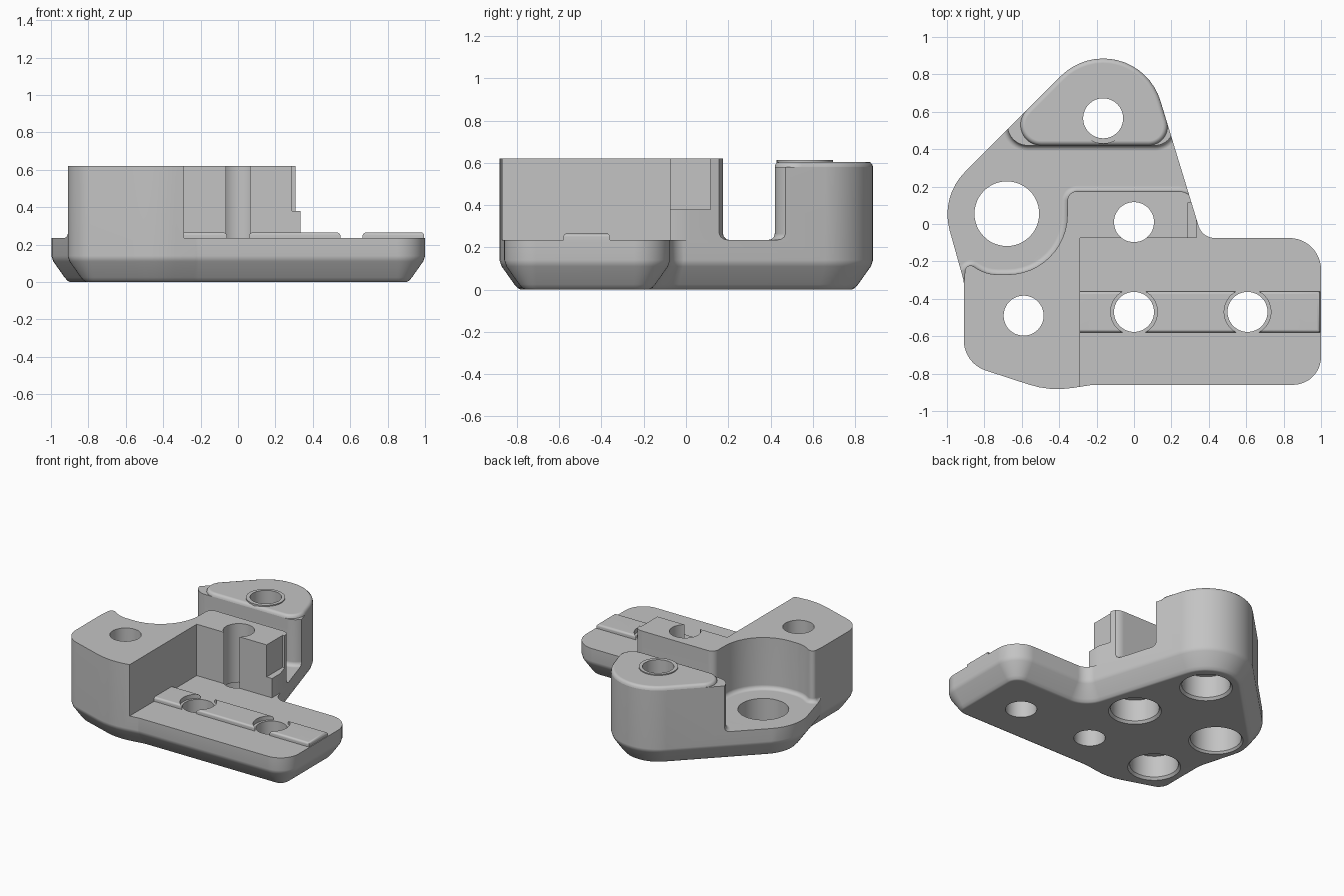
import bpy, bmesh, math
from mathutils import Vector

if "Cube" in bpy.data.objects:
    bpy.data.objects.remove(bpy.data.objects["Cube"], do_unlink=True)

# One plain grey for the whole bracket
grey = bpy.data.materials.new("plain_grey")
grey.use_nodes = True
GREY = (0.55, 0.55, 0.55, 1)
grey.diffuse_color = GREY
grey.node_tree.nodes["Principled BSDF"].inputs["Base Color"].default_value = GREY


def rounded(corners):
    """Counter-clockwise outline from (x, y, radius) corners."""
    out = []
    for i, (x, y, r) in enumerate(corners):
        p = Vector((x, y))
        a = Vector(corners[i - 1][:2])
        b = Vector(corners[(i + 1) % len(corners)][:2])
        if r == 0:
            out.append(p)
            continue
        d1, d2 = (p - a).normalized(), (b - p).normalized()
        turn = math.atan2(d1.x * d2.y - d1.y * d2.x, d1.dot(d2))
        side = 1 if turn > 0 else -1
        start = p - d1 * r * math.tan(abs(turn) / 2)
        normal = Vector((-d1.y, d1.x)) * side
        steps = max(4, int(abs(turn) * 8))
        for k in range(steps + 1):
            t = abs(turn) * k / steps
            out.append(start + normal * r * (1 - math.cos(t)) + d1 * r * math.sin(t))
    return out


def circle(x, y, r, n=48):
    return [Vector((x + r * math.cos(k * math.tau / n), y + r * math.sin(k * math.tau / n)))
            for k in range(n)]


def inset(pts, d):
    """Move an outline inward by d."""
    out = []
    for i, p in enumerate(pts):
        e1 = (p - pts[i - 1]).normalized()
        e2 = (pts[(i + 1) % len(pts)] - p).normalized()
        n1, n2 = Vector((-e1.y, e1.x)), Vector((-e2.y, e2.x))
        out.append(p + (n1 + n2) * d / (1 + n1.dot(n2)))
    return out


def loft(name, pts, layers):
    """Stack an outline through (z, inset) layers and cap both ends."""
    bm = bmesh.new()
    rings = [[bm.verts.new((q.x, q.y, z)) for q in inset(pts, d)] for z, d in layers]
    n = len(pts)
    bm.faces.new(rings[0][::-1])
    bm.faces.new(rings[-1])
    for lo, hi in zip(rings, rings[1:]):
        for i in range(n):
            j = (i + 1) % n
            bm.faces.new((lo[i], lo[j], hi[j], hi[i]))
    mesh = bpy.data.meshes.new(name)
    bm.to_mesh(mesh)
    bm.free()
    mesh.materials.append(grey)
    ob = bpy.data.objects.new(name, mesh)
    bpy.context.scene.collection.objects.link(ob)
    return ob


def box(name, x0, x1, y0, y1, z0, z1):
    pts = [Vector(c) for c in ((x0, y0), (x1, y0), (x1, y1), (x0, y1))]
    return loft(name, pts, [(z0, 0), (z1, 0)])


def cut(ob, cutter):
    """Subtract the cutter for good and drop it."""
    mod = ob.modifiers.new("cut", "BOOLEAN")
    mod.operation = "DIFFERENCE"
    mod.solver = "EXACT"
    mod.object = cutter
    bpy.context.view_layer.objects.active = ob
    bpy.ops.object.modifier_apply(modifier=mod.name)
    bpy.data.objects.remove(cutter, do_unlink=True)


def smooth(ob):
    bpy.ops.object.select_all(action="DESELECT")
    ob.select_set(True)
    bpy.context.view_layer.objects.active = ob
    bpy.ops.object.shade_smooth_by_angle(angle=math.radians(38))
    ob.modifiers.new("flat_faces", "WEIGHTED_NORMAL").keep_sharp = True


# Full-height body with a tapered underside
outline = rounded([
    (1, -0.86, 0.15), (1, -0.075, 0.17), (0.365, -0.075, 0.09), (-0.014, 1.168, 0.32),
    (-1.036, 0.146, 0.32), (-0.91, -0.305, 0.1), (-0.91, -0.745, 0.17),
    (-0.45, -0.895, 0.5), (-0.22, -0.86, 0.1)])
body = loft("bracket_body", outline,
            [(0, 0.1), (0.008, 0.085), (0.025, 0.07), (0.11, 0.01), (0.14, 0), (0.62, 0)])

# Recess between block and tower, filleted at the floor
FLOOR = 0.235
recess = rounded([
    (-1.2, -0.4, 0), (-0.915, -0.4, 0), (-0.9, -0.2, 0.03), (-0.79, -0.27, 0.2),
    (-0.36, -0.27, 0.32), (-0.355, 0.175, 0.05), (0.33, 0.175, 0.1), (0.34, 0.05, 0),
    (0.6, 0.05, 0), (0.6, 0.8, 0), (0.19, 0.8, 0), (0.22, 0.42, 0.1),
    (-0.79, 0.42, 0.11), (-0.5, 0.8, 0), (-1.2, 0.8, 0)])
cut(body, loft("recess_cutter", recess,
               [(FLOOR, 0.03), (0.239, 0.015), (0.25, 0.004), (0.265, 0), (0.8, 0)]))

# Open arm, wall end, wall notch and tower height
CAP = 0.58
cut(body, box("arm_cutter", -0.29, 1.2, -1.2, -0.075, FLOOR, 0.8))
cut(body, box("wall_end_cutter", 0.335, 1.2, -0.2, 0.04, FLOOR, 0.8))
cut(body, box("notch_cutter", 0.29, 0.5, -0.2, 0.115, 0.38, 0.8))
cut(body, box("tower_top_cutter", -1.2, 0.7, 0.3, 1.2, CAP, 0.8))

# Tower cap with a rounded rim
cap = loft("tower_cap", rounded([(-0.014, 1.168, 0.32), (-0.762, 0.42, 0.11), (0.214, 0.42, 0.1)]),
           [(CAP, 0), (0.592, 0.003), (0.602, 0.012), (0.605, 0.025)])

# Bolt holes, three of them counterbored from below
BOLT = 0.107
TOWER = (-0.165, 0.565)
for x, y in (TOWER, (0, 0.01), (-0.59, -0.49)):
    cut(body, loft("bolt_cutter", circle(x, y, BOLT),
                   [(-0.05, -0.073), (0, -0.073), (0.018, -0.058), (0.18, -0.058),
                    (0.18, 0), (0.8, 0)]))
cut(body, loft("large_cutter", circle(-0.68, 0.055, 0.173),
               [(-0.05, -0.012), (0, -0.012), (0.015, 0), (0.8, 0)]))
arm_holes = ((0, -0.47), (0.607, -0.47))
for x, y in arm_holes:
    cut(body, loft("arm_hole_cutter", circle(x, y, BOLT), [(-0.05, 0), (0.8, 0)]))

# Low locating rail along the arm, interrupted by the holes
rail = box("locating_rail", -0.29, 0.995, -0.58, -0.36, 0.22, 0.266)
bm = bmesh.new()
bm.from_mesh(rail.data)
top = [e for e in bm.edges if all(v.co.z > 0.25 for v in e.verts)
       and max(v.co.x for v in e.verts) > 0]
bmesh.ops.bevel(bm, geom=top, offset=0.016, segments=3, profile=0.5, affect="EDGES")
bm.to_mesh(rail.data)
bm.free()
for x, y in arm_holes:
    cut(rail, loft("rail_cutter", circle(x, y, 0.125), [(0.1, 0), (0.4, 0)]))

# Thin raised collar round the tower hole
collar = loft("tower_collar", circle(-0.165, 0.562, 0.133), [(0.59, 0), (0.613, 0)])
for part in (cap, collar):
    cut(part, loft("tower_hole_cutter", circle(*TOWER, BOLT), [(0.5, 0), (0.8, 0)]))

for part in (body, cap, rail, collar):
    smooth(part)
